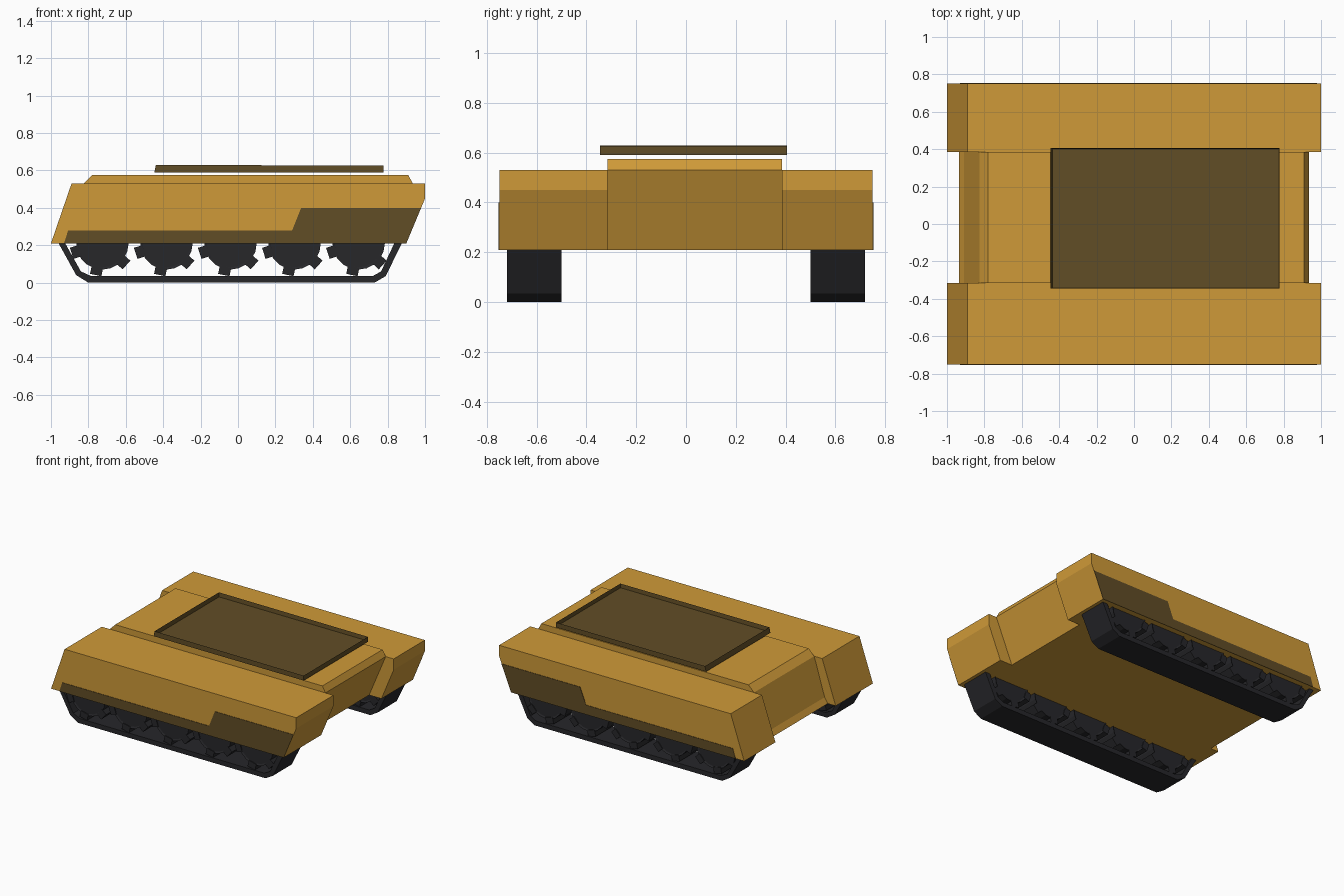
import bpy, bmesh, math
from mathutils import Matrix

if "Cube" in bpy.data.objects:
    bpy.data.objects.remove(bpy.data.objects["Cube"])


def material(name, rgb):
    m = bpy.data.materials.new(name)
    m.diffuse_color = (*rgb, 1)
    m.use_nodes = True
    m.node_tree.nodes["Principled BSDF"].inputs["Base Color"].default_value = m.diffuse_color
    return m


TAN = material("sand_tan", (0.624, 0.323, 0.040))
OLIVE = material("dark_olive", (0.120, 0.074, 0.019))
BLACK = material("rubber_black", (0.020, 0.020, 0.023))


def finish(bm, name, mat):
    bmesh.ops.recalc_face_normals(bm, faces=bm.faces)
    me = bpy.data.meshes.new(name)
    bm.to_mesh(me)
    bm.free()
    me.materials.append(mat)
    ob = bpy.data.objects.new(name, me)
    bpy.context.collection.objects.link(ob)
    return ob


def prism(name, profile, y0, y1, mat):
    """Extrude an XZ outline between two y positions."""
    bm = bmesh.new()
    face = bm.faces.new([bm.verts.new((x, y0, z)) for x, z in profile])
    new = bmesh.ops.extrude_face_region(bm, geom=[face])["geom"]
    verts = [v for v in new if isinstance(v, bmesh.types.BMVert)]
    bmesh.ops.translate(bm, verts=verts, vec=(0, y1 - y0, 0))
    return finish(bm, name, mat)


# Hull: central body between two side sponsons
body = [(-0.935, 0.21), (-0.91, 0.25), (-0.825, 0.53), (-0.78, 0.575),
        (0.91, 0.575), (0.935, 0.53), (0.80, 0.21)]
prism("central_hull", body, -0.316, 0.386, TAN)
sponson = [(-1, 0.21), (-0.89, 0.53), (1, 0.53), (1, 0.45), (0.90, 0.21)]
prism("front_sponson", sponson, -0.75, -0.316, TAN)
prism("back_sponson", sponson, 0.386, 0.75, TAN)

# Painted lower side panels
panel = [(-0.93, 0.21), (-0.908, 0.28), (0.29, 0.28), (0.338, 0.40),
         (0.979, 0.40), (0.90, 0.21)]
prism("front_side_panel", panel, -0.753, -0.749, OLIVE)
prism("back_side_panel", panel, 0.749, 0.753, OLIVE)

# Shallow open roof tray with thin walls, floating just over the hull
bm = bmesh.new()
bmesh.ops.create_cube(bm, size=1)
for v in bm.verts:
    v.co.x = -0.447 if v.co.x < 0 else 0.777
    v.co.y = -0.345 if v.co.y < 0 else 0.405
    if v.co.z > 0:
        v.co.z = 0.629 if v.co.x < 0 else 0.626
        if v.co.x < 0:
            v.co.x += 0.008
    else:
        v.co.z = 0.59
bm.normal_update()
top = [f for f in bm.faces if f.normal.z > 0.9]
inner = bmesh.ops.inset_region(bm, faces=top, thickness=0.004)
for f in top:
    for v in f.verts:
        v.co.z = 0.597
finish(bm, "roof_tray", OLIVE)

# Track belts: outer and inner loops joined into a band
OUTER = [(-0.80, 0), (0.73, 0), (0.79, 0.035), (0.885, 0.23),
         (0.80, 0.37), (-0.85, 0.37), (-0.97, 0.23), (-0.865, 0.04)]
INNER = [(-0.785, 0.035), (0.72, 0.035), (0.765, 0.06), (0.845, 0.23),
         (0.78, 0.34), (-0.83, 0.34), (-0.935, 0.23), (-0.84, 0.06)]


def belt(name, y0, y1):
    bm = bmesh.new()
    loops = [[bm.verts.new((x, y, z)) for x, z in pts]
             for pts, y in ((OUTER, y0), (OUTER, y1), (INNER, y1), (INNER, y0))]
    n = len(OUTER)
    for a in range(4):
        p, q = loops[a], loops[(a + 1) % 4]
        for i in range(n):
            j = (i + 1) % n
            bm.faces.new((p[i], p[j], q[j], q[i]))
    return finish(bm, name, BLACK)


def wheel(name, x, y):
    """Drum with six blocky teeth."""
    bm = bmesh.new()
    width = 0.21
    bmesh.ops.create_cone(bm, cap_ends=True, segments=20, radius1=0.14,
                          radius2=0.14, depth=width,
                          matrix=Matrix.Rotation(math.pi / 2, 4, 'X'))
    bm.normal_update()
    caps = [f for f in bm.faces if abs(f.normal.y) > 0.9]
    bmesh.ops.inset_individual(bm, faces=caps, thickness=0.012, depth=-0.006)
    for k in range(6):
        m = (Matrix.Rotation(-math.radians(18 + 60 * k), 4, 'Y')
             @ Matrix.Translation((0.15, 0, 0))
             @ Matrix.Diagonal((0.046, width, 0.062, 1)))
        bmesh.ops.create_cube(bm, size=1, matrix=m)
    ob = finish(bm, name, BLACK)
    ob.location = (x, y, 0.21)


for side, s in (("front", -1), ("back", 1)):
    belt(side + "_track", s * 0.50, s * 0.72)
    for i in range(5):
        wheel(f"{side}_wheel_{i + 1}", -0.725 + 0.3425 * i, s * 0.61)
